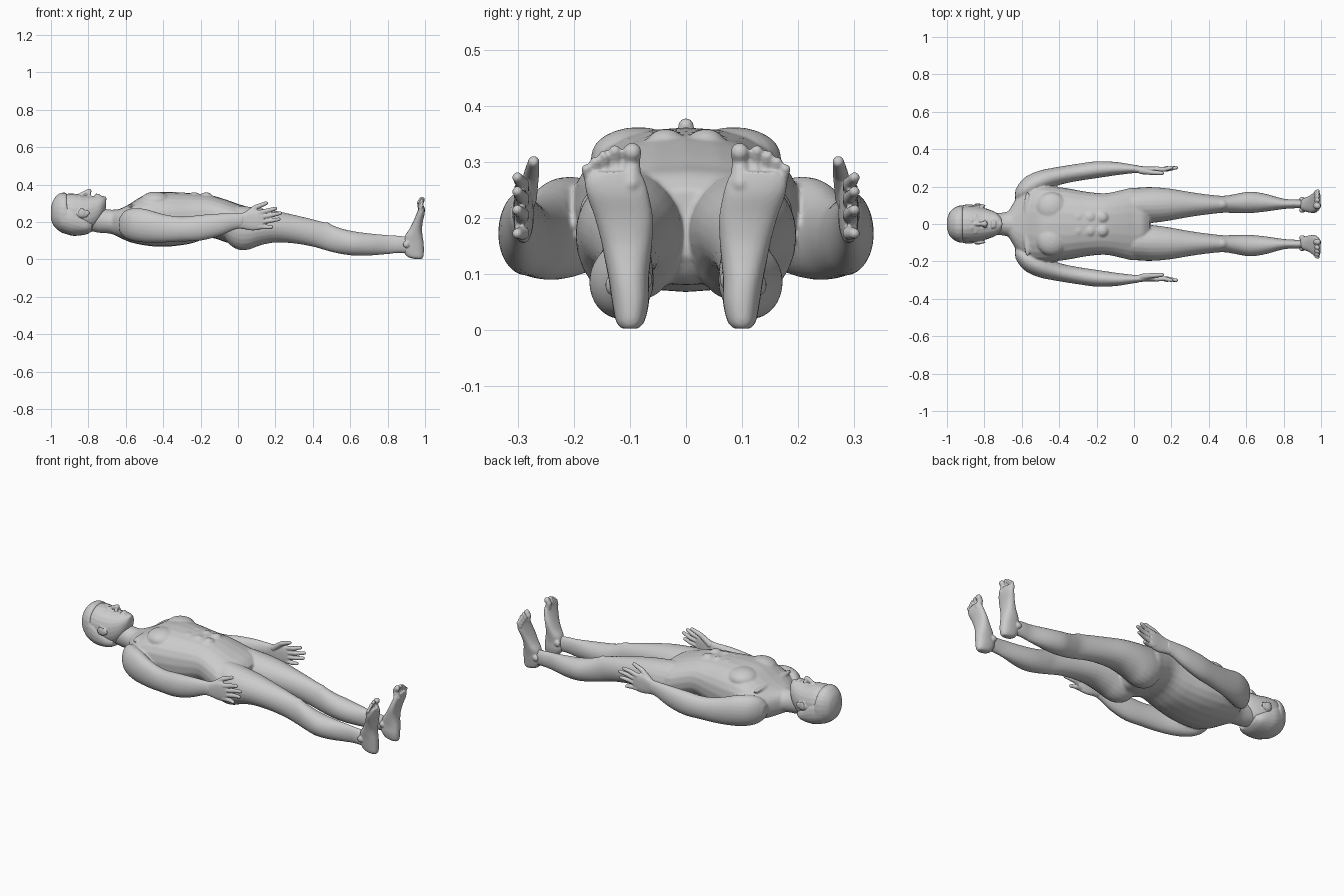
import bpy, bmesh, math
from mathutils import Vector, Matrix

skin = bpy.data.materials.new("plain grey")
skin.diffuse_color = (0.6, 0.6, 0.6, 1)
SIDES = 24


def catmull(a, b, c, d, t):
    return 0.5 * (2 * b + (c - a) * t + (2 * a - 5 * b + 4 * c - d) * t * t
                  + (3 * b - a - 3 * c + d) * t ** 3)


def loft(bm, rings, axis="x", power=2.0, steps=4):
    """Closed smooth loft; ring = (position, a_min, a_max, b_min, b_max)."""
    rows = []
    n = len(rings)
    for i in range(n - 1):
        quad = [rings[max(0, min(n - 1, i + k))] for k in (-1, 0, 1, 2)]
        for s in range(steps + (i == n - 2)):
            rows.append([catmull(*v, s / steps) for v in zip(*quad)])
    loops = []
    for p, a0, a1, b0, b1 in rows:
        loop = []
        for k in range(SIDES):
            t = 2 * math.pi * k / SIDES
            c, s = math.cos(t), math.sin(t)
            a = (a0 + a1) / 2 + (a1 - a0) / 2 * math.copysign(abs(c) ** (2 / power), c)
            b = (b0 + b1) / 2 + (b1 - b0) / 2 * math.copysign(abs(s) ** (2 / power), s)
            loop.append(bm.verts.new((p, a, b) if axis == "x" else (a, b, p)))
        loops.append(loop)
    for l0, l1 in zip(loops, loops[1:]):
        for k in range(SIDES):
            j = (k + 1) % SIDES
            bm.faces.new((l0[k], l0[j], l1[j], l1[k]))
    bm.faces.new(loops[0][::-1])
    bm.faces.new(loops[-1])


def ball(bm, centre, size, spin=0.0):
    m = Matrix.Translation(centre) @ Matrix.Rotation(spin, 4, "Y") @ Matrix.Diagonal((*size, 1))
    bmesh.ops.create_uvsphere(bm, u_segments=20, v_segments=12, radius=1, matrix=m)


def limb(bm, points):
    """Tapered rounded digit through (x, y, z, radius) points."""
    for p, q in zip(points, points[1:]):
        a, b = Vector(p[:3]), Vector(q[:3])
        d = b - a
        m = Matrix.Translation((a + b) / 2) @ d.to_track_quat("Z", "Y").to_matrix().to_4x4()
        bmesh.ops.create_cone(bm, cap_ends=True, segments=14, radius1=p[3], radius2=q[3],
                              depth=d.length, matrix=m)
    for p in points:
        ball(bm, p[:3], (p[3],) * 3)


def flip(rings, s):
    return [(x, *sorted((s * a, s * b)), c, d) for x, a, b, c, d in rings]


def finish(bm, name, voxel, smooth, mirror=False):
    bmesh.ops.recalc_face_normals(bm, faces=bm.faces)
    me = bpy.data.meshes.new(name)
    bm.to_mesh(me)
    bm.free()
    me.materials.append(skin)
    ob = bpy.data.objects.new(name, me)
    bpy.context.collection.objects.link(ob)
    r = ob.modifiers.new("blend", "REMESH")
    r.mode = "VOXEL"
    r.voxel_size = voxel
    r.use_smooth_shade = True
    sm = ob.modifiers.new("soften", "SMOOTH")
    sm.factor = 0.5
    sm.iterations = smooth
    if mirror:
        mi = ob.modifiers.new("other side", "MIRROR")
        mi.use_axis = (False, True, False)
        mi.use_mirror_merge = False


# torso, neck, arms and legs blended together
bm = bmesh.new()
loft(bm, [(x, -w, w, b, t) for x, w, b, t in (
    (-.67, .07, .135, .258), (-.62, .15, .11, .275), (-.57, .195, .09, .302),
    (-.50, .205, .075, .345), (-.43, .20, .068, .36), (-.35, .19, .07, .36),
    (-.25, .172, .085, .354), (-.15, .165, .115, .344), (-.06, .183, .09, .318),
    (0, .193, .08, .296), (.05, .16, .09, .28), (.085, .09, .13, .25))], power=2.3)
loft(bm, [(x, -w, w, b, t) for x, w, b, t in (
    (-.82, .055, .16, .26), (-.75, .058, .143, .278), (-.69, .063, .138, .266),
    (-.62, .085, .12, .268))])
arm = [(-.635, .13, .18, .15, .22), (-.61, .12, .222, .12, .255), (-.57, .13, .258, .10, .272),
       (-.5, .165, .287, .09, .27), (-.4, .208, .306, .09, .242), (-.3, .23, .322, .095, .228),
       (-.2, .245, .335, .10, .238), (-.1, .26, .332, .125, .245),
       (-.02, .27, .32, .158, .247), (.03, .274, .312, .168, .247)]
leg = [(-.09, .04, .155, .14, .27), (-.04, .012, .182, .075, .285), (.01, .004, .193, .05, .287),
       (.06, .004, .197, .053, .281), (.12, .008, .196, .075, .273), (.2, .02, .188, .09, .26),
       (.3, .038, .171, .085, .238), (.4, .052, .157, .068, .214), (.48, .06, .151, .045, .192),
       (.55, .058, .162, .029, .166), (.62, .058, .173, .02, .15), (.7, .066, .162, .02, .139),
       (.8, .08, .135, .028, .13), (.86, .084, .132, .034, .126), (.92, .084, .128, .03, .122)]
for s in (1, -1):
    loft(bm, flip(arm, s))
    loft(bm, flip(leg, s))
    ball(bm, (-.44, s * .085, .31), (.085, .085, .052))      # chest muscle
    ball(bm, (.47, s * .105, .165), (.035, .03, .034))       # knee cap
    ball(bm, (-.57, s * .09, .285), (.018, .085, .012))      # collar bone
    for x in (-.30, -.235, -.17):                            # belly muscles
        ball(bm, (x, s * .036, .333), (.034, .034, .026))
finish(bm, "body", .006, 4)

# head with face
bm = bmesh.new()
loft(bm, [(x, -w, w, b, t) for x, w, b, t in (
    (-.993, .02, .22, .27), (-.98, .055, .185, .31), (-.95, .082, .157, .34),
    (-.9, .095, .137, .352), (-.85, .094, .137, .347), (-.81, .088, .145, .34),
    (-.77, .076, .165, .34), (-.735, .06, .205, .341), (-.712, .036, .258, .333),
    (-.705, .018, .28, .32))], power=2.2)
limb(bm, [(-.85, 0, .343, .009), (-.797, 0, .364, .014)])    # nose
ball(bm, (-.757, 0, .343), (.007, .027, .009))               # upper lip
ball(bm, (-.744, 0, .341), (.007, .023, .009))               # lower lip
ball(bm, (-.717, 0, .324), (.014, .022, .014))               # chin
for s in (1, -1):
    ball(bm, (-.795, s * .012, .348), (.01, .01, .01))       # nostril
    limb(bm, [(-.868, s * .018, .345, .007), (-.87, s * .055, .327, .006)])  # brow
    ball(bm, (-.847, s * .037, .331), (.008, .016, .01))     # eye
    ball(bm, (-.825, s * .097, .243), (.033, .009, .02), -.3)  # ear
    ball(bm, (-.835, s * .103, .25), (.02, .007, .024))
finish(bm, "head", .0042, 2)

# hair cap: crown plus the back of the skull
bm = bmesh.new()
loft(bm, [(x, -w, w, b, t) for x, w, b, t in (
    (-1.0, .025, .215, .28), (-.985, .064, .178, .322), (-.955, .09, .15, .352),
    (-.925, .1, .136, .357), (-.915, .096, .135, .35))], power=2.2)
loft(bm, [(x, -w, w, b, t) for x, w, b, t in (
    (-.95, .09, .15, .31), (-.9, .104, .129, .31), (-.86, .103, .126, .28),
    (-.81, .092, .134, .23), (-.78, .07, .15, .2))], power=2.3)
finish(bm, "hair", .0055, 2)

# hand with fingers and thumb
bm = bmesh.new()
loft(bm, [(-.01, .274, .316, .166, .244), (.03, .272, .31, .162, .25), (.07, .273, .308, .155, .262),
          (.11, .277, .308, .157, .265), (.135, .283, .306, .165, .258)], power=2.5)
for z0, x1, z1 in ((.25, .208, .272), (.224, .234, .247), (.199, .226, .214), (.174, .187, .172)):
    limb(bm, [(.115, .294, z0, .0135), ((.115 + x1) / 2, .292, (z0 + z1) / 2, .0125),
              (x1 - .008, .301, z1, .0095)])
limb(bm, [(.04, .284, .235, .018), (.095, .276, .278, .014), (.15, .272, .3, .0105)])
finish(bm, "hand", .0036, 2, True)

# foot with toes, sole facing the far end
bm = bmesh.new()
loft(bm, [(.002, .945, .982, .086, .114), (.015, .905, .991, .074, .125), (.05, .882, .994, .066, .132),
          (.09, .885, .992, .066, .138), (.125, .892, .987, .063, .145), (.16, .915, .984, .06, .152),
          (.2, .936, .988, .059, .163), (.24, .953, .997, .066, .177), (.265, .962, .998, .073, .18),
          (.282, .967, .996, .082, .168)], axis="z", power=2.4)
ball(bm, (.9, .073, .09), (.018, .013, .018))                # inner ankle
ball(bm, (.9, .133, .08), (.018, .011, .018))                # outer ankle
for y0, y, z, r in ((.098, .096, .334, .0165), (.122, .127, .33, .0105), (.14, .146, .321, .010),
                    (.154, .163, .309, .0095), (.167, .178, .296, .009)):
    limb(bm, [(.982, y0, .262, r * 1.15), (.972, (y0 + y) / 2, z - .032, r * .92), (.983, y, z - r, r)])
finish(bm, "foot", .0042, 2, True)
